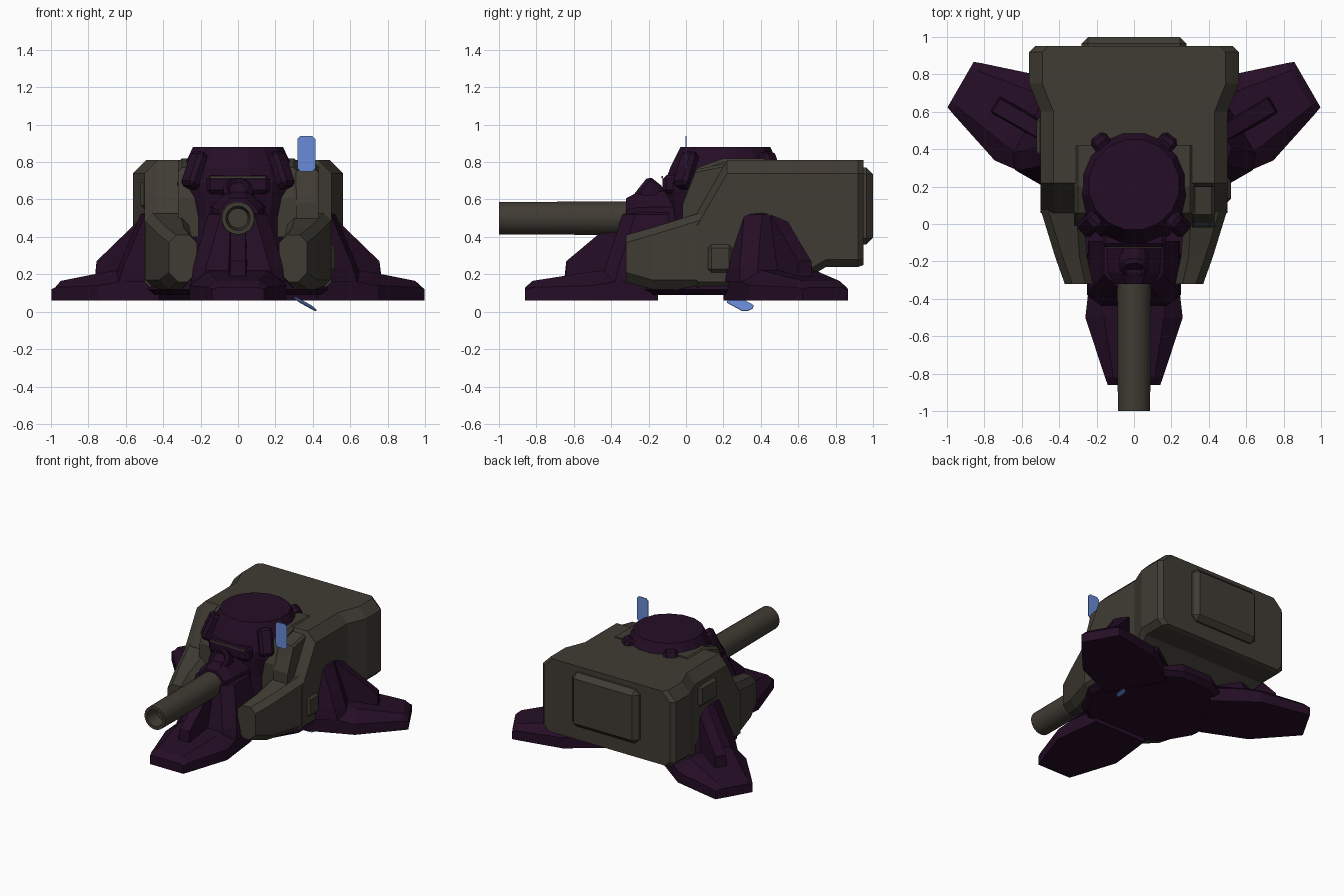
import bpy, bmesh, math
from mathutils import Vector, Matrix

cube = bpy.data.objects.get("Cube")
if cube:
    bpy.data.objects.remove(cube, do_unlink=True)


def material(name, rgb):
    m = bpy.data.materials.new(name)
    m.use_nodes = True
    m.diffuse_color = (*rgb, 1)
    bsdf = next(n for n in m.node_tree.nodes if n.type == 'BSDF_PRINCIPLED')
    bsdf.inputs["Base Color"].default_value = (*rgb, 1)
    bsdf.inputs["Roughness"].default_value = 0.8
    return m


PURPLE = material("dark purple", (0.018, 0.004, 0.019))
OLIVE = material("olive grey", (0.051, 0.045, 0.034))
BLUE = material("glass blue", (0.14, 0.26, 0.68))
HUB_Y = 0.21


def finish(name, bm, mat, loc=(0, 0, 0), rot=(0, 0, 0), bevel=0):
    bmesh.ops.recalc_face_normals(bm, faces=bm.faces)
    mesh = bpy.data.meshes.new(name)
    bm.to_mesh(mesh)
    bm.free()
    mesh.materials.append(mat)
    ob = bpy.data.objects.new(name, mesh)
    ob.location, ob.rotation_euler = loc, rot
    bpy.context.collection.objects.link(ob)
    if bevel:
        b = ob.modifiers.new("bevel", 'BEVEL')
        b.width, b.segments = bevel, 1
    return ob


def loft(name, rings, mat, **kw):
    """Join rings of equal point count and cap both ends."""
    bm = bmesh.new()
    vs = [[bm.verts.new(p) for p in r] for r in rings]
    n = len(vs[0])
    for a, b in zip(vs, vs[1:]):
        for i in range(n):
            j = (i + 1) % n
            bm.faces.new((a[i], a[j], b[j], b[i]))
    bm.faces.new(vs[0])
    bm.faces.new(vs[-1])
    return finish(name, bm, mat, **kw)


def lathe(name, profile, sides, mat, **kw):
    rings = []
    for r, z in profile:
        angles = [math.tau * (i + 0.5) / sides for i in range(sides)]
        rings.append([(r * math.cos(a), r * math.sin(a), z) for a in angles])
    return loft(name, rings, mat, **kw)


def box(name, size, mat, **kw):
    bm = bmesh.new()
    bmesh.ops.create_cube(bm, size=1)
    bmesh.ops.scale(bm, vec=size, verts=bm.verts)
    return finish(name, bm, mat, **kw)


def octagon(y, x0, x1, z0, z1, top, low):
    """Upright section with separate top and bottom chamfers."""
    return [(x0, y, z0 + low), (x0 + low, y, z0), (x1 - low, y, z0), (x1, y, z0 + low),
            (x1, y, z1 - top), (x1 - top, y, z1), (x0 + top, y, z1), (x0, y, z1 - top)]


def smooth(ob):
    bpy.ops.object.select_all(action='DESELECT')
    ob.select_set(True)
    bpy.context.view_layer.objects.active = ob
    bpy.ops.object.shade_smooth_by_angle(angle=math.radians(35))


# Hub under the turret
lathe("base_hub", [(0.46, 0.09), (0.5, 0.12), (0.46, 0.22)], 12, PURPLE, loc=(0, HUB_Y, 0))

# Three legs, each with a buttress and a ridge
LEG = [(0.36, 0.22, 0.2, 0.14, 0.25), (0.71, 0.26, 0.14, 0.16, 0.215),
       (1.03, 0.155, 0.13, 0.11, 0.165), (1.07, 0.14, 0.12, 0.1, 0.13)]
RIDGE = [(0.4, 0.55), (0.54, 0.53), (0.85, 0.27), (0.86, 0.18)]
for k, side in enumerate(("front", "left", "right")):
    place = dict(loc=(0, HUB_Y, 0), rot=(0, 0, math.tau * k / 3))
    rings = [[(-w, -r, 0.06), (w, -r, 0.06), (w, -r, zs), (t, -r, zt), (-t, -r, zt), (-w, -r, zs)]
             for r, w, zs, t, zt in LEG]
    loft(side + "_leg", rings, PURPLE, **place)
    rings = [[(-w, -0.3, z), (w, -0.3, z), (w, -r + 0.07, z), (w - 0.07, -r, z),
              (0.07 - w, -r, z), (-w, -r + 0.07, z)]
             for w, r, z in ((0.25, 0.66, 0.16), (0.24, 0.64, 0.24), (0.16, 0.55, 0.52), (0.13, 0.5, 0.54))]
    loft(side + "_buttress", rings, PURPLE, **place)
    rings = [[(-0.055, -r, 0.14), (0.055, -r, 0.14), (0.04, -r, z), (-0.04, -r, z)] for r, z in RIDGE]
    loft(side + "_ridge", rings, PURPLE, **place)

# Turret hull: rear housing
HULL = [(0.95, 0.53, 0.25, 0.81), (0.92, 0.56, 0.24, 0.81), (0.75, 0.56, 0.24, 0.81),
        (0.6, 0.5, 0.15, 0.81), (0.22, 0.5, 0.12, 0.81), (0.06, 0.5, 0.12, 0.53)]
loft("hull", [octagon(y, -w, w, z0, z1, 0.07, 0.04) for y, w, z0, z1 in HULL], OLIVE)

# Cheeks beside the gun, and inner shoulders beside the cupola
CHEEK = [(0.08, 0.27, 0.5, 0.12, 0.53), (-0.18, 0.25, 0.42, 0.12, 0.45), (-0.32, 0.22, 0.37, 0.16, 0.41)]
for s, side in ((1, "left"), (-1, "right")):
    rings = [[(s * x, yy, z) for x, yy, z in octagon(y, a, b, z0, z1, 0.04, 0.05)]
             for y, a, b, z0, z1 in CHEEK]
    loft(side + "_cheek", rings, OLIVE)
    rings = [[(s * x, yy, z) for x, yy, z in octagon(y, 0.1, 0.32, 0.4, z1, 0.02, 0.01)]
             for y, z1 in ((0.42, 0.82), (0.2, 0.82), (0.06, 0.77), (-0.01, 0.61))]
    loft(side + "_shoulder", rings, OLIVE)

# Raised panels on the hull
box("rear_panel", (0.56, 0.09, 0.41), OLIVE, loc=(0, 0.955, 0.565), bevel=0.035)
box("left_hatch", (0.06, 0.13, 0.15), OLIVE, loc=(0.488, 0.182, 0.285), bevel=0.018)
box("right_hatch", (0.06, 0.21, 0.16), OLIVE, loc=(-0.492, 0.465, 0.63), bevel=0.02)

# Cupola on its column
lathe("cupola", [(0.31, 0.15), (0.31, 0.5), (0.33, 0.64), (0.33, 0.69), (0.3, 0.77), (0.245, 0.88)],
      16, PURPLE, loc=(0, HUB_Y, 0))
for i, deg in enumerate((52, 128, 222, 318)):
    a = math.radians(deg)
    box(f"cupola_lug_{i + 1}", (0.09, 0.1, 0.2), PURPLE, bevel=0.02, rot=(0, -0.42, a),
        loc=(0.305 * math.cos(a), HUB_Y + 0.305 * math.sin(a), 0.755))
box("visor", (0.34, 0.1, 0.1), PURPLE, loc=(0, -0.075, 0.68), bevel=0.02)
box("visor_slit", (0.3, 0.008, 0.014), OLIVE, loc=(0, -0.126, 0.718))

# Gun barrel, its collar and the sight above it
gun = (math.pi / 2, 0, 0)
smooth(lathe("barrel", [(0.092, 0.1), (0.087, 1), (0.065, 1), (0.053, 0.9)], 24, OLIVE,
             loc=(0, 0, 0.5), rot=gun))
lathe("barrel_collar", [(0.16, 0.05), (0.15, 0.26), (0.115, 0.32)], 8, PURPLE, loc=(0, 0, 0.5), rot=gun)
lathe("gun_sight", [(0.07, -0.08), (0.08, -0.02), (0.08, 0.04), (0.06, 0.06), (0.045, 0.04)], 12, PURPLE,
      loc=(0, -0.2, 0.63), rot=(0.9, 0, 0))

# Periscope housing with its glass, and the lens below the hub
rings = [octagon(y, 0.31, 0.43, 0.48, z, 0.015, 0.01) for y, z in ((0.2, 0.79), (0.05, 0.76), (-0.02, 0.58))]
loft("periscope_housing", rings, OLIVE)


def glass(name, centre, long_axis, wide_axis, corner):
    u, v, c = Vector(long_axis), Vector(wide_axis), Vector(centre)
    n = u.cross(v).normalized() * 0.002
    k, m = 1 - corner, 1 - corner * v.length / u.length
    outline = [(m, 1), (1, k), (1, -k), (m, -1), (-m, -1), (-1, -k), (-1, k), (-m, 1)]
    loft(name, [[c + u * a + v * b + n * s for a, b in outline] for s in (-1, 1)], BLUE)


glass("periscope_glass", (0.365, 0, 0.845), (0, 0, 0.095), (0.048, 0, 0), 0.35)
glass("lower_lens", (0.36, 0.29, 0.042), (0.055, 0.055, -0.03), (0.012, -0.03, -0.015), 0.6)
